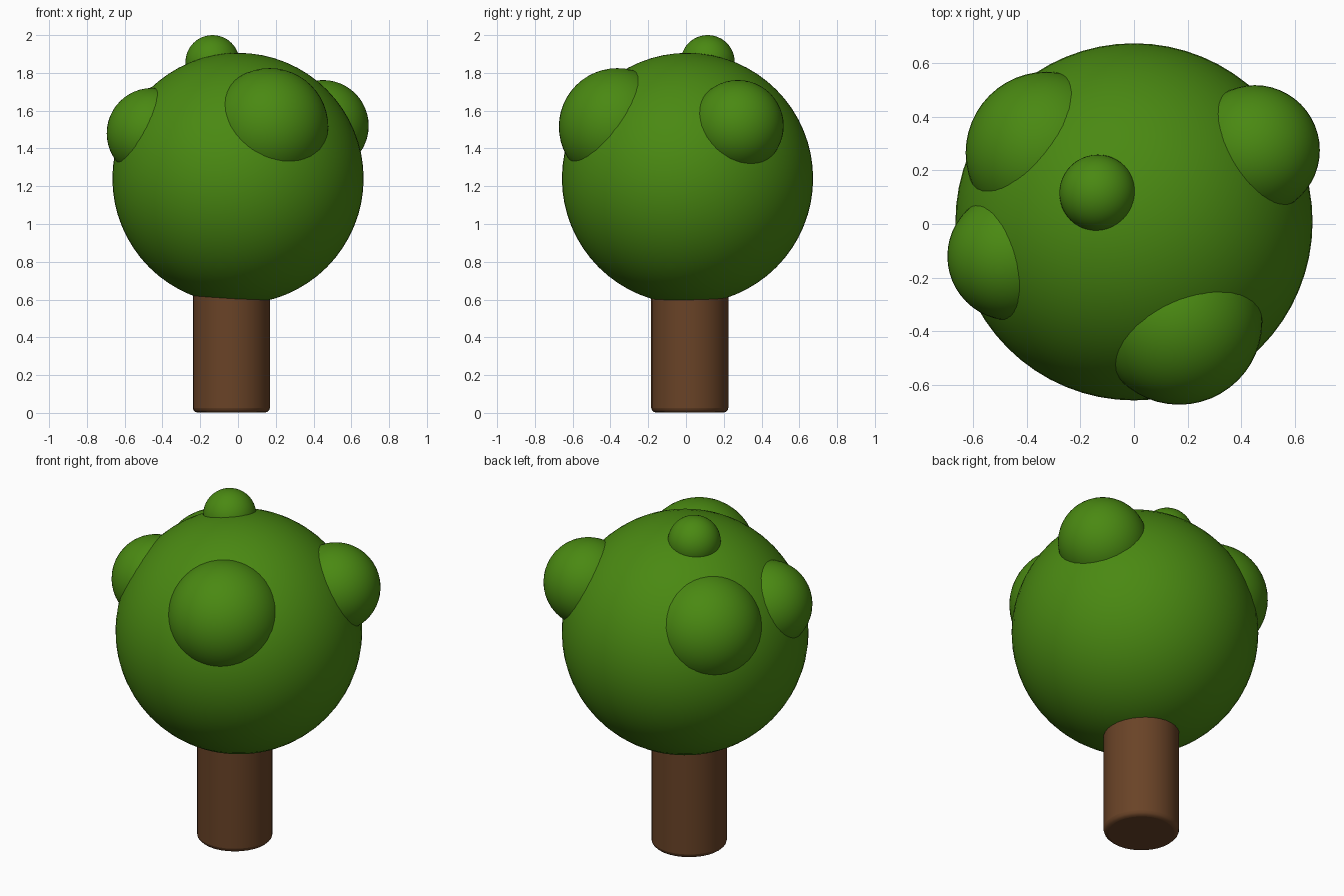
import bpy, math

if "Cube" in bpy.data.objects:
    bpy.data.objects.remove(bpy.data.objects["Cube"])


def material(name, rgb):
    m = bpy.data.materials.new(name)
    m.diffuse_color = (*rgb, 1.0)
    m.use_nodes = True
    m.node_tree.nodes["Principled BSDF"].inputs["Base Color"].default_value = m.diffuse_color
    return m


leaf_green = material("leaf green", (0.068, 0.25, 0.006))
bark_brown = material("bark brown", (0.142, 0.056, 0.02))


def leaf_ball(name, loc, r, seg=48):
    bpy.ops.mesh.primitive_uv_sphere_add(segments=seg, ring_count=seg // 2, radius=r, location=loc)
    ob = bpy.context.object
    ob.name = name
    ob.data.materials.append(leaf_green)
    bpy.ops.object.shade_smooth()
    return ob


# Crown: one big ball with smaller leaf clumps sunk into it
leaf_ball("crown", (0, 0.008, 1.241), 0.665, 64)
leaf_ball("top_clump", (-0.135, 0.115, 1.857), 0.143)
leaf_ball("left_clump", (-0.455, -0.12, 1.48), 0.24)
leaf_ball("front_clump", (0.168, -0.363, 1.515), 0.31)
leaf_ball("right_back_clump", (0.45, 0.275, 1.52), 0.242)
leaf_ball("left_back_clump", (-0.325, 0.265, 1.455), 0.302)

# Trunk: cylinder with softened ends, its top hidden in the crown
height = 0.75
bpy.ops.mesh.primitive_cylinder_add(vertices=32, radius=0.204, depth=height,
                                    location=(-0.035, 0.02, height / 2 + 0.002))
trunk = bpy.context.object
trunk.name = "trunk"
trunk.data.materials.append(bark_brown)
bevel = trunk.modifiers.new("soft ends", 'BEVEL')
bevel.width = 0.025
bevel.segments = 3
bevel.limit_method = 'ANGLE'
bevel.angle_limit = math.radians(40)
bpy.ops.object.shade_smooth_by_angle(angle=math.radians(40))
